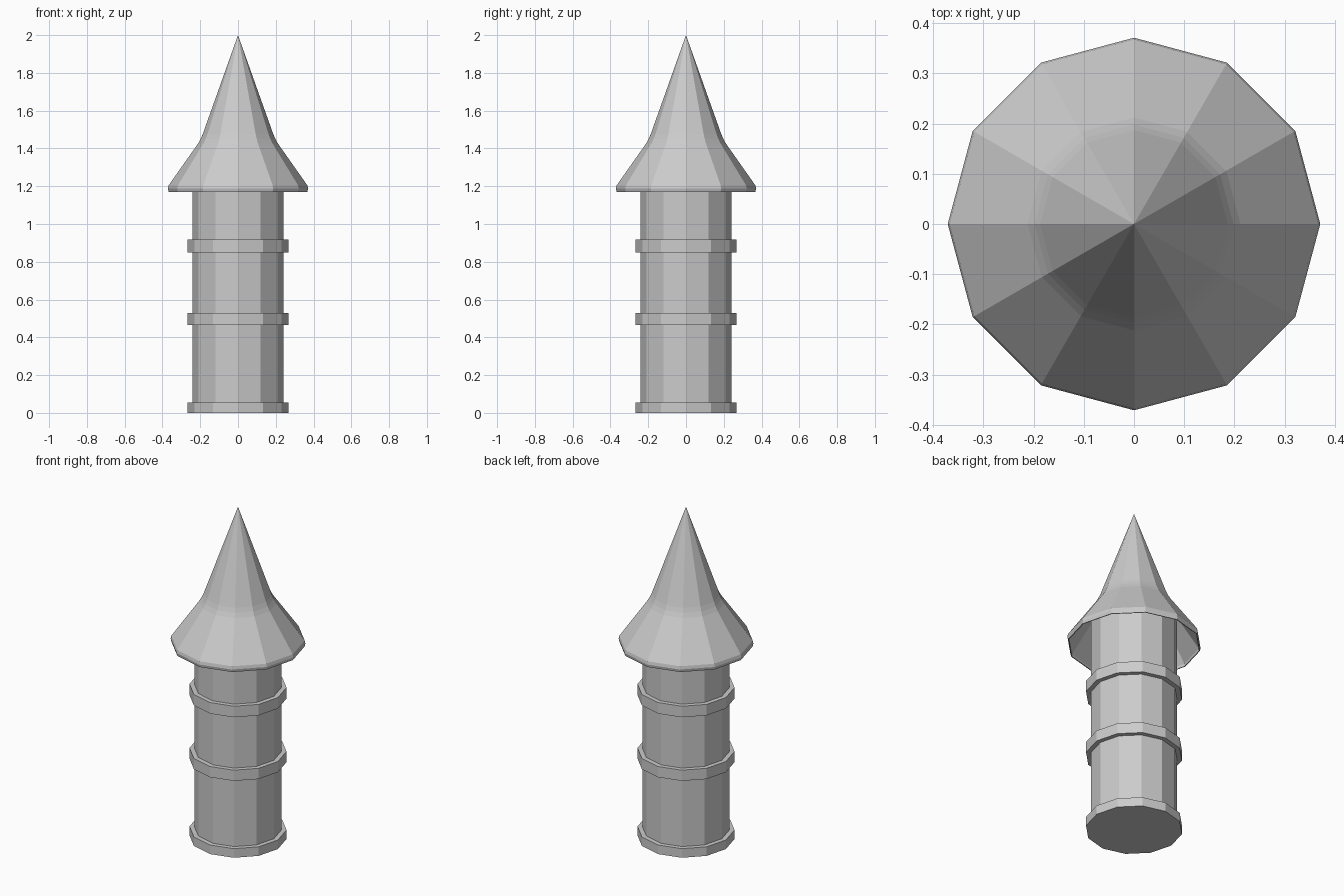
import bpy, bmesh, math

SIDES = 12

cube = bpy.data.objects.get("Cube")
if cube:
    bpy.data.objects.remove(cube, do_unlink=True)

grey = bpy.data.materials.new("stone grey")
grey.use_nodes = True
colour = (0.6, 0.6, 0.6, 1)
grey.diffuse_color = colour
grey.node_tree.nodes["Principled BSDF"].inputs["Base Color"].default_value = colour


def lathe(name, profile, closed=False):
    """Turn a (radius, height) profile into a flat-faced twelve-sided solid."""
    bm = bmesh.new()
    rows = []
    for r, z in profile:
        if r == 0:
            rows.append([bm.verts.new((0, 0, z))] * SIDES)
        else:
            rows.append([bm.verts.new((r * math.cos(a), r * math.sin(a), z))
                         for a in (math.tau * i / SIDES for i in range(SIDES))])
    pairs = list(zip(rows, rows[1:]))
    if closed:
        pairs.append((rows[-1], rows[0]))
    for low, high in pairs:
        for i in range(SIDES):
            j = (i + 1) % SIDES
            corners = [low[i], low[j], high[j], high[i]]
            bm.faces.new(list(dict.fromkeys(corners)))
    if not closed:
        for row in (rows[0], rows[-1]):
            if row[0] is not row[1]:
                bm.faces.new(row)
    bmesh.ops.recalc_face_normals(bm, faces=bm.faces)
    mesh = bpy.data.meshes.new(name)
    bm.to_mesh(mesh)
    bm.free()
    mesh.materials.append(grey)
    obj = bpy.data.objects.new(name, mesh)
    bpy.context.collection.objects.link(obj)
    return obj


# Shaft, running up inside the hollow roof
lathe("tower_shaft", [(0.24, 0.01), (0.24, 1.37)])

# Base plinth and two bands
for name, bottom, top in (("base_band", 0, 0.055),
                          ("middle_band", 0.465, 0.53),
                          ("upper_band", 0.85, 0.917)):
    lathe(name, [(0.267, bottom), (0.267, top)])

# Flared pointed roof: under-eave, rim, flare, spire
lathe("roof", [(0, 1.375), (0.235, 1.375), (0.361, 1.185), (0.362, 1.17),
               (0.367, 1.17), (0.371, 1.187), (0.367, 1.205),
               (0.212, 1.425), (0.198, 1.45), (0.187, 1.475), (0, 2)])
